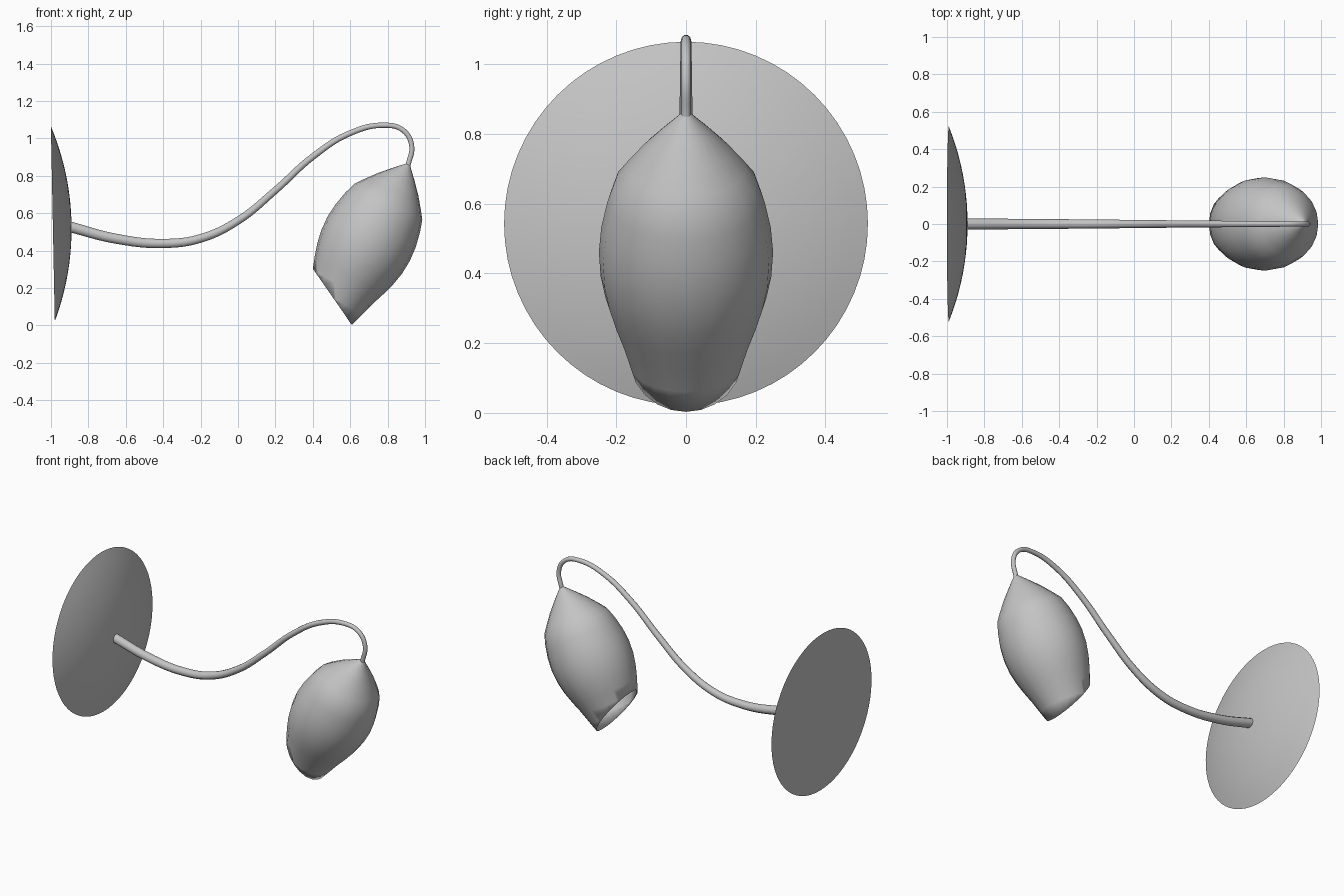
import bpy, bmesh, math
from mathutils import Vector

if "Cube" in bpy.data.objects:
    bpy.data.objects.remove(bpy.data.objects["Cube"], do_unlink=True)

GREY = (0.55, 0.55, 0.55, 1)
mat = bpy.data.materials.new("plain grey")
mat.use_nodes = True
mat.diffuse_color = GREY
mat.node_tree.nodes["Principled BSDF"].inputs["Base Color"].default_value = GREY


def smooth(obj, degrees):
    bpy.ops.object.select_all(action="DESELECT")
    obj.select_set(True)
    bpy.context.view_layer.objects.active = obj
    bpy.ops.object.shade_smooth_by_angle(angle=math.radians(degrees))


def lathe(name, profile, sides, origin, axis, cut=None):
    """Spin (distance along axis, radius) points round an axis; optional plane cut."""
    turn = Vector(axis).to_track_quat("Z", "Y")
    bm = bmesh.new()
    rings = []
    for along, radius in profile:
        ring = []
        for i in range(sides):
            a = 2 * math.pi * i / sides
            p = Vector((radius * math.cos(a), radius * math.sin(a), along))
            ring.append(bm.verts.new(turn @ p + Vector(origin)))
        rings.append(ring)
    for low, high in zip(rings, rings[1:]):
        for i in range(sides):
            j = (i + 1) % sides
            bm.faces.new((low[i], low[j], high[j], high[i]))
    bm.faces.new(rings[0][::-1])
    bm.faces.new(rings[-1])
    if cut:
        bmesh.ops.bisect_plane(bm, geom=bm.verts[:] + bm.edges[:] + bm.faces[:],
                               plane_co=cut[0], plane_no=cut[1], clear_outer=True)
    bmesh.ops.recalc_face_normals(bm, faces=bm.faces[:])
    mesh = bpy.data.meshes.new(name)
    bm.to_mesh(mesh)
    bm.free()
    mesh.materials.append(mat)
    obj = bpy.data.objects.new(name, mesh)
    bpy.context.collection.objects.link(obj)
    return obj


# Wall plate: shallow spherical dome with a flat back
R, H, STEPS = 0.522, 0.1, 10
sphere = (R * R + H * H) / (2 * H)
half = math.asin(R / sphere)
dome = []
for k in range(STEPS + 1):
    t = half * (1 - 0.99 * k / STEPS)
    dome.append((sphere * math.cos(t) - sphere + H, sphere * math.sin(t)))
plate = lathe("wall_plate", dome, 64, (-0.99, 0, 0.543), (1, 0, 0.02))
smooth(plate, 12)

# Shade: pointed cap, creased shoulder, swelling body, slanted open mouth
shade_profile = [(0, 0.012), (0.06, 0.07), (0.12, 0.125), (0.18, 0.172), (0.225, 0.205),
                 (0.29, 0.226), (0.37, 0.243), (0.45, 0.25), (0.53, 0.245), (0.6, 0.231),
                 (0.67, 0.21), (0.74, 0.185), (0.82, 0.161), (0.9, 0.136), (0.98, 0.11)]
shade = lathe("lamp_shade", shade_profile, 20, (0.91, 0, 0.86), (-0.47, 0, -0.883),
              cut=((0.51, 0, 0.145), (-0.82, 0, -0.57)))
smooth(shade, 24)
wall = shade.modifiers.new("thickness", "SOLIDIFY")
wall.thickness = 0.006
wall.offset = -1

# Stem: tapering swan-neck tube from plate to shade
path = [(-0.91, 0.53, 1.0), (-0.65, 0.463, 0.93), (-0.4, 0.438, 0.86), (-0.2, 0.465, 0.8),
        (0, 0.56, 0.73), (0.2, 0.722, 0.66), (0.4, 0.902, 0.6), (0.6, 1.028, 0.54),
        (0.78, 1.07, 0.49), (0.88, 1.045, 0.47), (0.928, 0.965, 0.47), (0.908, 0.85, 0.47)]
curve = bpy.data.curves.new("stem", "CURVE")
curve.dimensions = "3D"
curve.bevel_depth = 0.03
curve.bevel_resolution = 3
curve.resolution_u = 8
curve.use_fill_caps = True
spline = curve.splines.new("BEZIER")
spline.bezier_points.add(len(path) - 1)
for point, (x, z, width) in zip(spline.bezier_points, path):
    point.co = (x, 0, z)
    point.radius = width
    point.handle_left_type = point.handle_right_type = "AUTO"
curve.materials.append(mat)
stem = bpy.data.objects.new("stem", curve)
bpy.context.collection.objects.link(stem)
bpy.ops.object.select_all(action="DESELECT")
stem.select_set(True)
bpy.context.view_layer.objects.active = stem
bpy.ops.object.convert(target="MESH")
smooth(bpy.context.view_layer.objects.active, 50)
